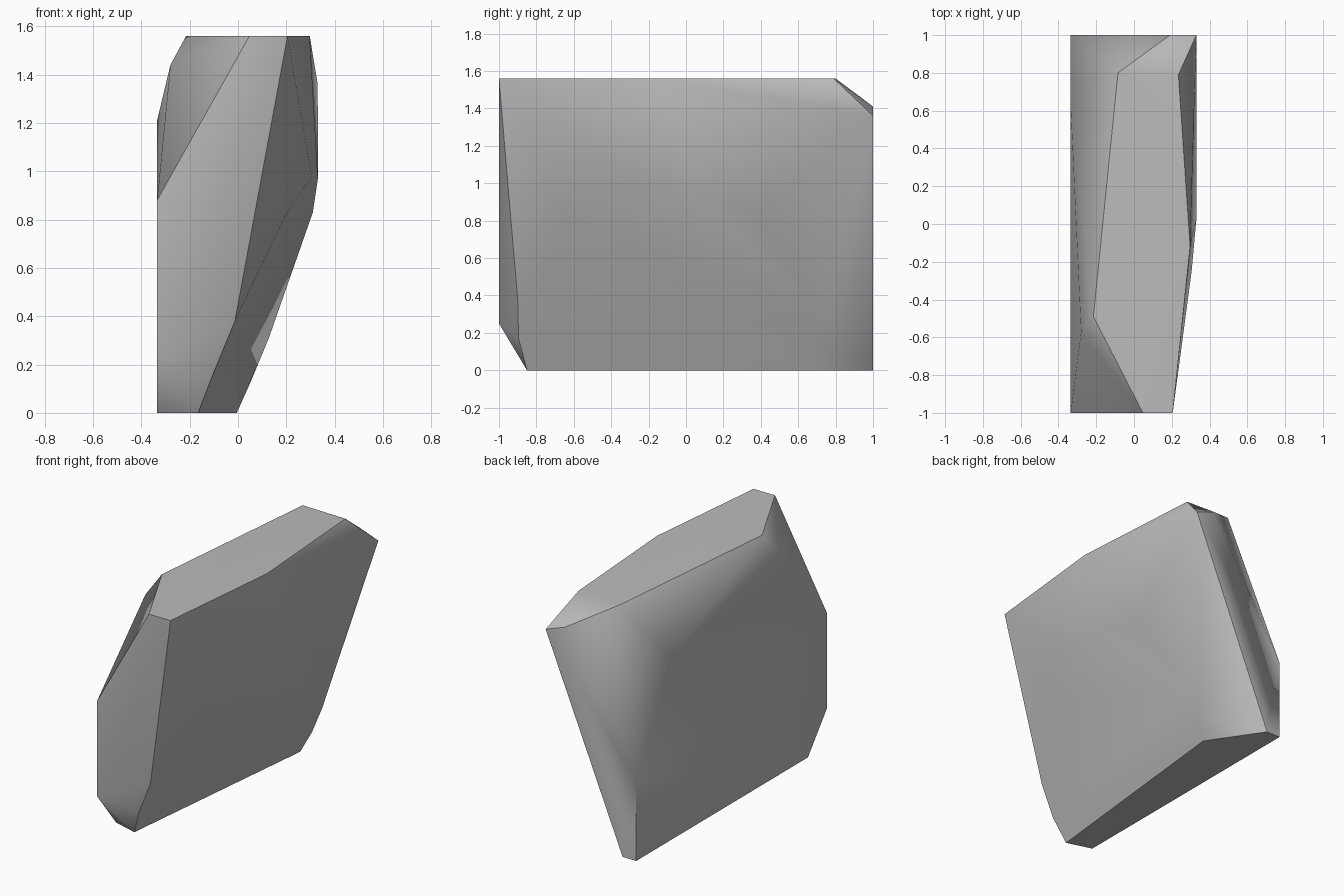
import bpy
import bmesh
import math

cube = bpy.data.objects.get("Cube")
if cube:
    bpy.data.objects.remove(cube, do_unlink=True)

# Main levels of the boulder
LEFT, FRONT, BACK, TOP = -0.335, -1.0, 1.0, 1.56


def underside(y, z):
    """Point on the flat slanted underside of the overhanging flank."""
    return (-0.075 + 0.106 * y + 0.415 * z, y, z)


# Flat top outline
top = [(x, y, TOP) for x, y in (
    (-0.085, 0.80), (0.235, 0.79), (0.297, -0.12),
    (0.205, FRONT), (0.047, FRONT), (-0.215, -0.49))]

# Upright flat flank and the chipped corner above it
flank = [(LEFT, y, z) for y, z in (
    (FRONT, 0.88), (FRONT, 0.25), (-0.80, 0), (BACK, 0), (BACK, 0.53), (0.62, 1.21))]
chip = [(-0.28, -0.57, 1.44)]

# Back face corners
back = [(0.19, BACK, 1.41), (0.33, BACK, 1.36), (-0.235, BACK, 0)]

# Rim of the slanted underside
rim = [underside(y, z) for y, z in (
    (-0.85, 0), (-0.895, 0.17), (-0.90, 0.38), (-0.64, 0.82), (-0.25, 0.98),
    (0.03, 0.97), (0.38, 0.83), (0.70, 0.31), (0.70, 0.13), (0.66, 0))]

# Wrap the corners in one faceted shell
bm = bmesh.new()
for point in top + flank + chip + back + rim:
    bm.verts.new(point)
bmesh.ops.convex_hull(bm, input=bm.verts[:])
bmesh.ops.delete(bm, geom=[v for v in bm.verts if not v.link_faces], context='VERTS')
bmesh.ops.dissolve_limit(bm, angle_limit=math.radians(1.5),
                         verts=bm.verts[:], edges=bm.edges[:])
bmesh.ops.recalc_face_normals(bm, faces=bm.faces[:])
mesh = bpy.data.meshes.new("boulder")
bm.to_mesh(mesh)
bm.free()

boulder = bpy.data.objects.new("boulder", mesh)
bpy.context.collection.objects.link(boulder)

# Plain stone colour
stone = bpy.data.materials.new("stone_grey")
stone.use_nodes = True
grey = (0.5, 0.5, 0.5, 1)
stone.diffuse_color = grey
for node in stone.node_tree.nodes:
    if node.type == 'BSDF_PRINCIPLED':
        node.inputs["Base Color"].default_value = grey
        node.inputs["Roughness"].default_value = 0.9
mesh.materials.append(stone)

# Soft ridges, crisp main edges
bpy.ops.object.select_all(action='DESELECT')
boulder.select_set(True)
bpy.context.view_layer.objects.active = boulder
bpy.ops.object.shade_smooth_by_angle(angle=math.radians(41))
soften = boulder.modifiers.new("even_shading", 'WEIGHTED_NORMAL')
soften.keep_sharp = True
